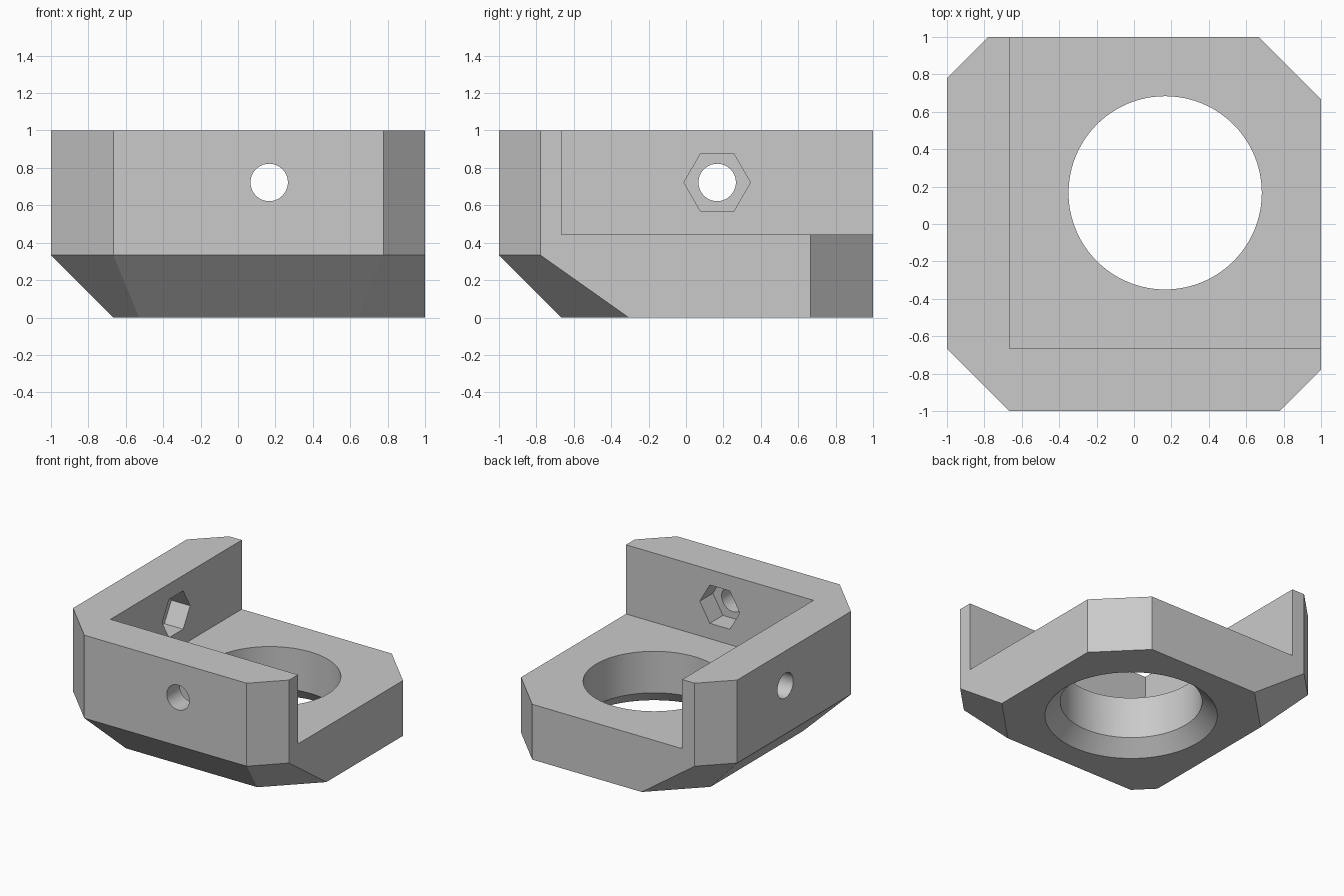
import bpy, bmesh
from math import radians
from mathutils import Vector

cube = bpy.data.objects.get("Cube")
if cube:
    bpy.data.objects.remove(cube, do_unlink=True)

U = 1 / 9              # design unit
WALL = 1 - 3 * U       # inner face of both walls
HOLE = 1.5 * U         # shared centre of the bore and screw holes
SCREW_Z = 6.5 * U

grey = bpy.data.materials.new("light grey")
grey.use_nodes = True
colour = (0.59, 0.59, 0.59, 1)
grey.diffuse_color = colour
grey.node_tree.nodes["Principled BSDF"].inputs["Base Color"].default_value = colour

# Bracket block: a box trimmed by planes
bm = bmesh.new()
bmesh.ops.create_cube(bm, size=2)
bmesh.ops.scale(bm, vec=(1, 1, 0.5), verts=bm.verts)
bmesh.ops.translate(bm, vec=(0, 0, 0.5), verts=bm.verts)


def trim(point, normal):
    geom = bm.verts[:] + bm.edges[:] + bm.faces[:]
    cut = bmesh.ops.bisect_plane(bm, geom=geom, dist=1e-6, plane_co=point,
                                 plane_no=Vector(normal).normalized(), clear_outer=True)
    edges = [e for e in cut["geom_cut"] if isinstance(e, bmesh.types.BMEdge)]
    bmesh.ops.contextual_create(bm, geom=edges)


# Upright corner cuts
for sx, sy, size in ((1, 1, 3), (-1, -1, 3), (1, -1, 2), (-1, 1, 2)):
    trim((sx, sy * (1 - size * U), 0), (sx, sy, 0))

# Sloping cuts under the left, front and their three corners
root = 2 ** 0.5
for sx, sy, size in ((-1, 0, 0), (0, -1, 0), (-1, -1, 3), (1, -1, 2), (-1, 1, 2)):
    side = Vector((sx, sy * (1 - size * U), 3 * U))
    outward = Vector((sx, sy, 0)).normalized()
    trim(side, outward + Vector((0, 0, -1)))

bmesh.ops.recalc_face_normals(bm, faces=bm.faces)
mesh = bpy.data.meshes.new("corner_bracket")
bm.to_mesh(mesh)
bm.free()
mesh.materials.append(grey)
bracket = bpy.data.objects.new("corner_bracket", mesh)
bpy.context.collection.objects.link(bracket)


def carve(name):
    """Subtract the newly added active object, then discard it."""
    cutter = bpy.context.object
    cutter.name = name
    cutter.hide_render = True
    cutter.data.materials.append(grey)
    mod = bracket.modifiers.new(name, 'BOOLEAN')
    mod.operation = 'DIFFERENCE'
    mod.solver = 'EXACT'
    mod.object = cutter
    bpy.ops.object.select_all(action='DESELECT')
    bracket.select_set(True)
    bpy.context.view_layer.objects.active = bracket
    bpy.ops.object.modifier_apply(modifier=name)
    bpy.data.objects.remove(cutter, do_unlink=True)


# Open space above the floor, leaving two walls
bpy.ops.mesh.primitive_cube_add(size=2, location=(WALL + 1, WALL * -1 + 1, 4 * U + 1))
bpy.context.object.location.x = 1 - WALL
carve("open_space")

# Large bore with a countersink underneath
BORE = 4.65 * U
bpy.ops.mesh.primitive_cylinder_add(vertices=96, radius=BORE, depth=2, location=(HOLE, HOLE, 0))
carve("bore")
bpy.ops.mesh.primitive_cone_add(vertices=96, radius1=BORE + 2 * U, radius2=BORE - U,
                                depth=3 * U, location=(HOLE, HOLE, U / 2))
carve("countersink")

# Screw hole and hexagonal nut pocket in each wall
for wall, turn in (("left", 0), ("front", 90)):
    def across(depth):
        return (-depth, HOLE, SCREW_Z) if turn == 0 else (HOLE, -depth, SCREW_Z)

    spin = (0, radians(90), radians(turn))
    bpy.ops.mesh.primitive_cylinder_add(vertices=48, radius=0.9 * U, depth=6 * U,
                                        location=across(1 - 1.5 * U), rotation=spin)
    carve(wall + "_screw_hole")
    bpy.ops.mesh.primitive_cylinder_add(vertices=6, radius=1.6 * U, depth=3 * U,
                                        location=across(WALL), rotation=spin)
    carve(wall + "_nut_pocket")

bpy.ops.object.shade_smooth_by_angle(angle=radians(20))
